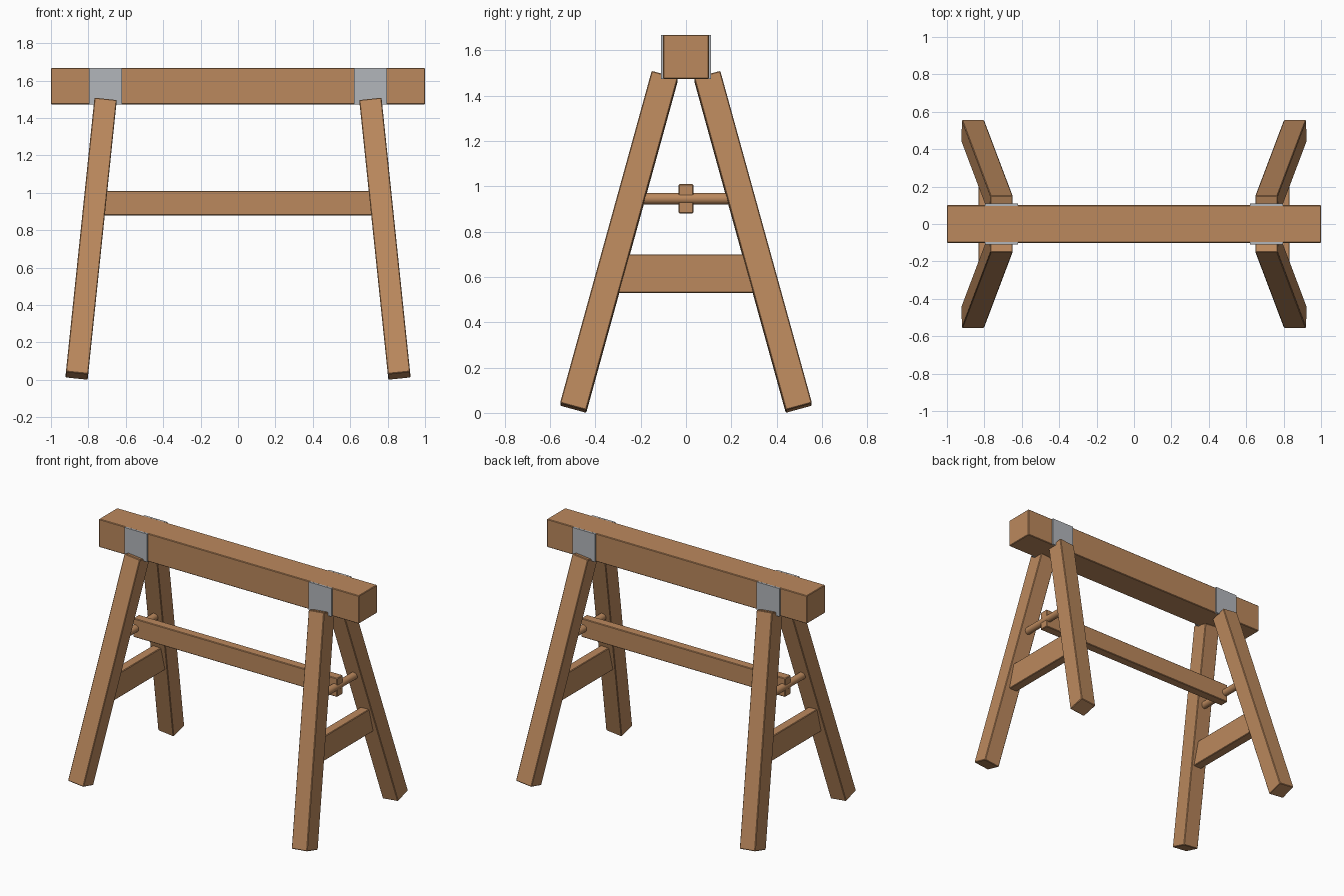
import bpy
import math
from mathutils import Euler, Vector

if "Cube" in bpy.data.objects:
    bpy.data.objects.remove(bpy.data.objects["Cube"])


def material(name, rgb):
    m = bpy.data.materials.new(name)
    m.diffuse_color = (*rgb, 1)
    m.use_nodes = True
    m.node_tree.nodes["Principled BSDF"].inputs["Base Color"].default_value = m.diffuse_color
    return m


WOOD = material("wood", (0.50, 0.25, 0.11))
STEEL = material("steel", (0.45, 0.47, 0.50))


def box(name, centre, size, mat=WOOD, rot=(0, 0, 0), bevel=0.004):
    bpy.ops.mesh.primitive_cube_add(size=1, location=centre, rotation=rot)
    ob = bpy.context.object
    ob.name = name
    ob.scale = size
    bpy.ops.object.transform_apply(location=False, rotation=False, scale=True)
    ob.data.materials.append(mat)
    if bevel:
        mod = ob.modifiers.new("eased_edges", "BEVEL")
        mod.width = bevel
        mod.segments = 1
    return ob


# top beam and long rail
box("top_beam", (0, 0, 1.571), (2, 0.202, 0.195))
box("long_rail", (0, 0, 0.945), (1.57, 0.064, 0.13))

LEG_FOOT = Vector((0.862, 0.498, 0.022))
LEG_LEN = 1.528
A, B = math.radians(15.35), math.radians(5.95)

for sx, side in ((-1, "left"), (1, "right")):
    # cross board between each pair of legs
    box(f"{side}_cross_board", (sx * 0.80, 0, 0.615), (0.065, 0.60, 0.17))

    # round peg holding the rail end
    bpy.ops.mesh.primitive_cylinder_add(
        vertices=24, radius=0.025, depth=0.42,
        location=(sx * 0.766, 0, 0.945), rotation=(math.pi / 2, 0, 0))
    peg = bpy.context.object
    peg.name = f"{side}_peg"
    peg.data.materials.append(WOOD)
    bpy.ops.object.shade_smooth_by_angle()

    for sy, end in ((-1, "front"), (1, "back")):
        # splayed leg
        rot = Euler((sy * A, -sx * B, 0))
        foot = Vector((sx * LEG_FOOT.x, sy * LEG_FOOT.y, LEG_FOOT.z))
        up = rot.to_matrix() @ Vector((0, 0, 1))
        box(f"{end}_{side}_leg", foot + up * LEG_LEN / 2,
            (0.12, 0.12, LEG_LEN), rot=rot)
        # steel plate on the beam side
        box(f"{end}_{side}_plate", (sx * 0.709, sy * 0.104, 1.571),
            (0.175, 0.013, 0.195), STEEL, bevel=0)
